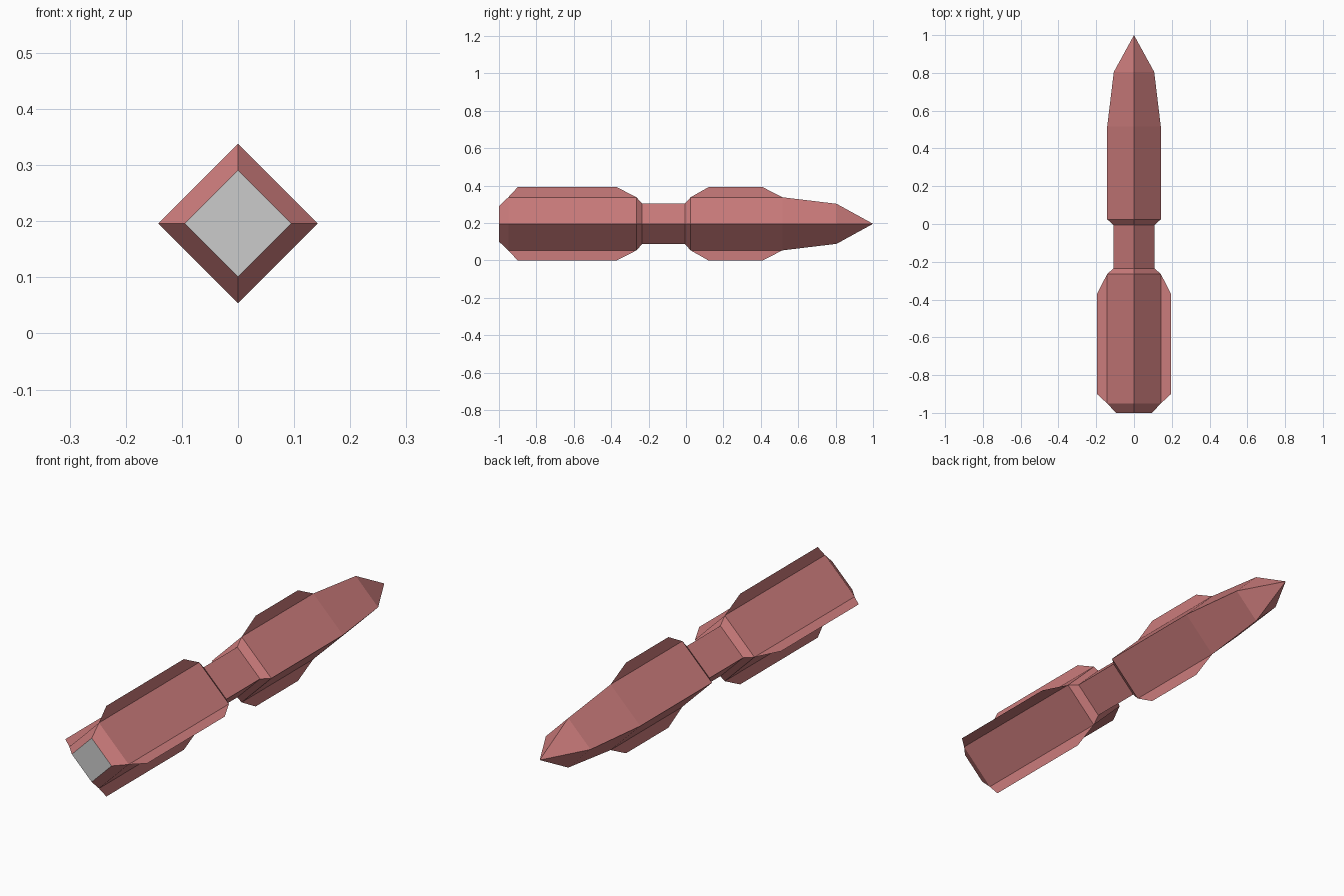
import bpy, bmesh
from math import cos, sin, pi

if "Cube" in bpy.data.objects:
    bpy.data.objects.remove(bpy.data.objects["Cube"])

CZ = 0.196   # height of the long axis
R = 0.142    # ridge radius of the main body

red = bpy.data.materials.new("dull_red")
red.diffuse_color = (0.6, 0.2, 0.2, 1)
red.use_nodes = True
red.node_tree.nodes["Principled BSDF"].inputs["Base Color"].default_value = red.diffuse_color


def place(radius, y, quarter):
    a = quarter * pi / 2
    return (radius * cos(a), y, CZ + radius * sin(a))


def finish(name, bm, material=None, recalc=False):
    if recalc:
        bmesh.ops.recalc_face_normals(bm, faces=bm.faces)
    mesh = bpy.data.meshes.new(name)
    bm.to_mesh(mesh)
    bm.free()
    obj = bpy.data.objects.new(name, mesh)
    bpy.context.collection.objects.link(obj)
    if material:
        mesh.materials.append(material)
    return obj


def flat_shape(name, points, material=None):
    bm = bmesh.new()
    bm.faces.new([bm.verts.new(p) for p in points])
    return finish(name, bm, material)


# Body: four-sided tapered shell, open at the tail, pointed at the nose
profile = [(-1.0, 0.095), (-0.95, R), (-0.265, R), (-0.235, 0.109),
           (-0.005, 0.109), (0.025, R), (0.515, R), (0.805, 0.107)]
bm = bmesh.new()
rings = [[bm.verts.new(place(r, y, q)) for q in range(4)] for y, r in profile]
for a, b in zip(rings, rings[1:]):
    for q in range(4):
        n = (q + 1) % 4
        bm.faces.new((a[q], b[q], b[n], a[n]))
tip = bm.verts.new((0, 1, CZ))
for q in range(4):
    bm.faces.new((rings[-1][q], tip, rings[-1][(q + 1) % 4]))
finish("body", bm, red, recalc=True)

# Grey tail cap facing the front
flat_shape("tail_cap", [place(0.095, -1.0, q) for q in range(4)])

# Paper-thin fins along the ridges: four at the tail, top and bottom ahead
tail_fin = [(-0.95, R), (-0.90, CZ), (-0.37, CZ), (-0.265, R)]
front_fin = [(0.025, R), (0.12, CZ), (0.41, CZ), (0.515, R)]
sides = ["right", "top", "left", "bottom"]
for kind, outline, quarters in (("tail_fin", tail_fin, range(4)),
                                ("front_fin", front_fin, (1, 3))):
    for q in quarters:
        flat_shape(f"{kind}_{sides[q]}",
                   [place(r, y, q) for y, r in outline], red)
